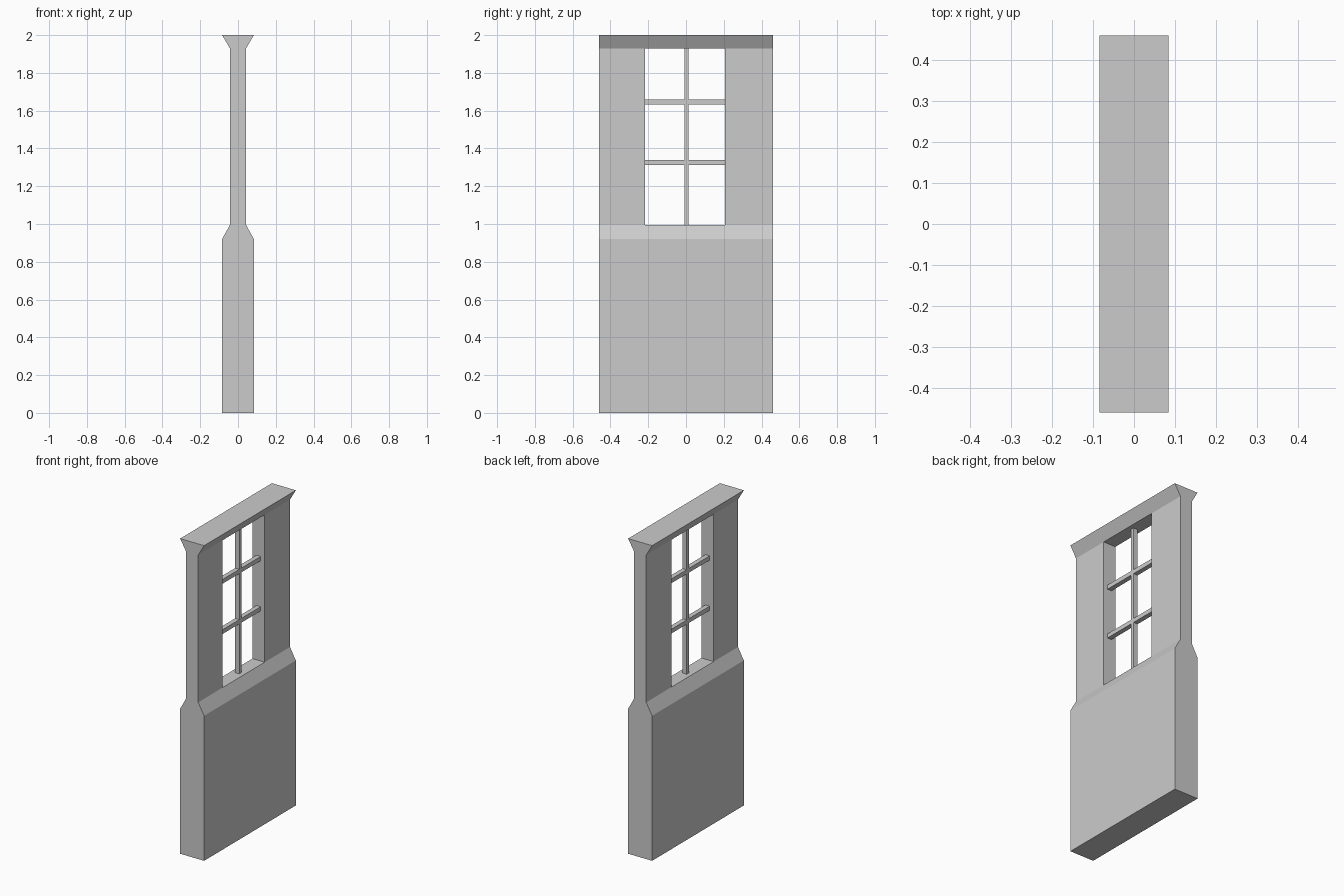
import bpy, bmesh

if "Cube" in bpy.data.objects:
    bpy.data.objects.remove(bpy.data.objects["Cube"])

# Half-thickness profile (x, z), bottom to top, and column positions along y
PROFILE = [(0.084, 0.0), (0.084, 0.92), (0.043, 0.995), (0.043, 1.93), (0.084, 2.0)]
COLS = [-0.46, -0.216, 0.206, 0.46]
WIN_ROW, WIN_COL = 2, 1          # grid cell left open for the window


def finish(name, bm):
    bmesh.ops.recalc_face_normals(bm, faces=bm.faces[:])
    mesh = bpy.data.meshes.new(name)
    bm.to_mesh(mesh)
    bm.free()
    obj = bpy.data.objects.new(name, mesh)
    bpy.context.collection.objects.link(obj)
    return obj


def box(name, center, size):
    bm = bmesh.new()
    bmesh.ops.create_cube(bm, size=1)
    for v in bm.verts:
        v.co = [c + s * k for c, s, k in zip(center, size, v.co)]
    return finish(name, bm)


# Wall panel: two profiled skins joined by ends, top, bottom and window reveal
bm = bmesh.new()
rows, cols = len(PROFILE), len(COLS)
grid = {(s, r, c): bm.verts.new((s * PROFILE[r][0], COLS[c], PROFILE[r][1]))
        for s in (-1, 1) for r in range(rows) for c in range(cols)}


def bridge(a, b):
    """Face across the wall thickness between two grid points."""
    bm.faces.new([grid[(-1, *a)], grid[(-1, *b)], grid[(1, *b)], grid[(1, *a)]])


for s in (-1, 1):
    for r in range(rows - 1):
        for c in range(cols - 1):
            if (r, c) != (WIN_ROW, WIN_COL):
                bm.faces.new([grid[s, r, c], grid[s, r, c + 1],
                              grid[s, r + 1, c + 1], grid[s, r + 1, c]])
for r in range(rows - 1):                     # end faces
    for c in (0, cols - 1):
        bridge((r, c), (r + 1, c))
for c in range(cols - 1):                     # base and top
    for r in (0, rows - 1):
        bridge((r, c), (r, c + 1))
for k in (0, 1):                              # sill, head and jambs
    bridge((WIN_ROW + k, WIN_COL), (WIN_ROW + k, WIN_COL + 1))
    bridge((WIN_ROW, WIN_COL + k), (WIN_ROW + 1, WIN_COL + k))
bmesh.ops.dissolve_limit(bm, angle_limit=0.01, verts=bm.verts[:], edges=bm.edges[:])
finish("wall_panel", bm)

# Window bars
box("vertical_bar", (0, 0.003, 1.4625), (0.03, 0.022, 0.935))
for i, z in enumerate((1.326, 1.645)):
    box(f"horizontal_bar_{i + 1}", (0, -0.005, z), (0.03, 0.424, 0.027))
